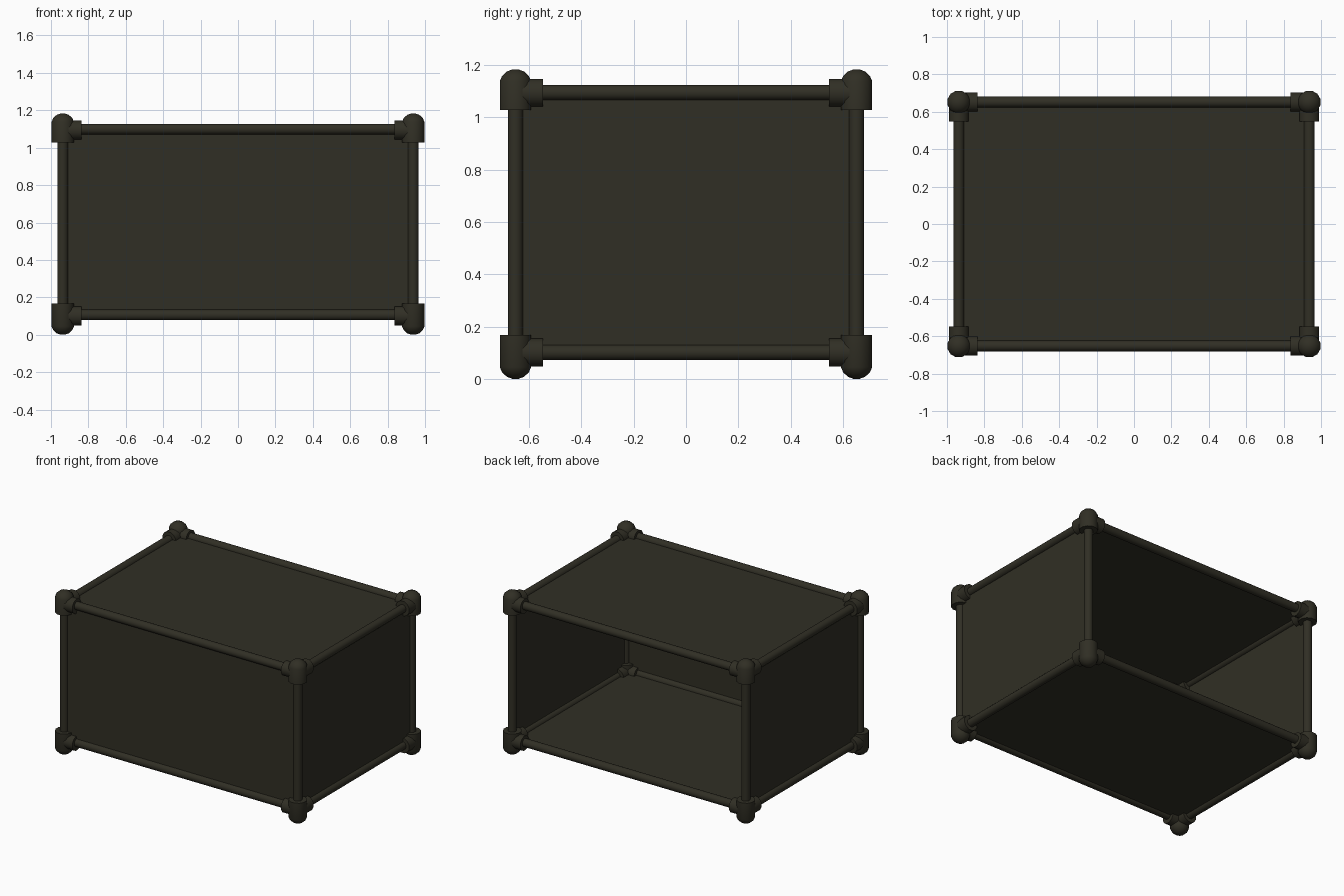
import bpy, bmesh, math
from mathutils import Vector

if "Cube" in bpy.data.objects:
    bpy.data.objects.remove(bpy.data.objects["Cube"])

def material(name, rgb):
    m = bpy.data.materials.new(name)
    m.diffuse_color = (*rgb, 1)
    m.use_nodes = True
    m.node_tree.nodes["Principled BSDF"].inputs["Base Color"].default_value = m.diffuse_color
    return m

OLIVE = material("dark olive", (0.030, 0.028, 0.018))

def finish(name, bm, smooth=True):
    bmesh.ops.recalc_face_normals(bm, faces=bm.faces[:])
    me = bpy.data.meshes.new(name)
    bm.to_mesh(me)
    bm.free()
    ob = bpy.data.objects.new(name, me)
    bpy.context.collection.objects.link(ob)
    me.materials.append(OLIVE)
    if smooth:
        bpy.context.view_layer.objects.active = ob
        bpy.ops.object.select_all(action='DESELECT')
        ob.select_set(True)
        bpy.ops.object.shade_smooth_by_angle(angle=math.radians(35))
    return ob

def lathe(bm, origin, direction, profile, sides):
    """Revolve (radius, distance) pairs around an axis, capping both ends."""
    rot = Vector((0, 0, 1)).rotation_difference(Vector(direction))
    rings = []
    for r, d in profile:
        rings.append([bm.verts.new(Vector(origin) + rot @ Vector((
            r * math.cos(2 * math.pi * (i + .5) / sides),
            r * math.sin(2 * math.pi * (i + .5) / sides), d))) for i in range(sides)])
    for a, b in zip(rings, rings[1:]):
        for i in range(sides):
            j = (i + 1) % sides
            bm.faces.new((a[i], a[j], b[j], b[i]))
    bm.faces.new(rings[0])
    bm.faces.new(rings[-1])

def pipe(name, start, end, r=0.029):
    d = Vector(end) - Vector(start)
    bm = bmesh.new()
    lathe(bm, start, d.normalized(), [(r, 0), (r, d.length)], 16)
    finish(name, bm)

def panel(name, lo, hi):
    bm = bmesh.new()
    bmesh.ops.create_cube(bm, size=1)
    for v in bm.verts:
        v.co = [l + (c + .5) * (h - l) for c, l, h in zip(v.co, lo, hi)]
    finish(name, bm, smooth=False)

X, Y, ZB, ZT = 0.937, 0.652, 0.101, 1.094
SIDE = {-1: "left", 1: "right"}
DEPTH = {-1: "front", 1: "back"}
LEVEL = {-1: ("bottom", ZB), 1: ("top", ZT)}

# Pipe frame
for a in (-1, 1):
    for b in (-1, 1):
        pipe(f"{DEPTH[b]}_{SIDE[a]}_post", (a * X, b * Y, ZB), (a * X, b * Y, ZT))
        lv, z = LEVEL[b]
        pipe(f"{DEPTH[a]}_{lv}_rail", (-X, a * Y, z + .005), (X, a * Y, z + .005))
        pipe(f"{SIDE[a]}_{lv}_rail", (a * X, -Y, z), (a * X, Y, z))

# Corner fittings: domed vertical socket with two side sockets
for sx in (-1, 1):
    for sy in (-1, 1):
        for sz in (-1, 1):
            lv, z = LEVEL[sz]
            tip = 1.183 if sz > 0 else 0.0
            c = (sx * X, sy * Y, z)
            h = abs(tip - z)
            bm = bmesh.new()
            lathe(bm, c, (0, 0, sz), [(.062, -.067), (.062, h - .045), (.053, h - .025),
                                      (.034, h - .008), (.012, h)], 12)
            lathe(bm, c, (-sx, 0, 0), [(.053, -.02), (.053, .10)], 12)
            lathe(bm, c, (0, -sy, 0), [(.055, -.02), (.055, .105)], 12)
            finish(f"{DEPTH[sy]}_{SIDE[sx]}_{lv}_fitting", bm)

# Thin panels on every side but the open back
T = 0.005
panel("front_panel", (-X, -Y - T, ZB), (X, -Y + T, ZT))
for s in (-1, 1):
    panel(f"{SIDE[s]}_panel", (s * X - T, -Y, ZB), (s * X + T, Y, ZT))
    lv, z = LEVEL[s]
    panel(f"{lv}_panel", (-X, -Y, z - T), (X, Y, z + T))
